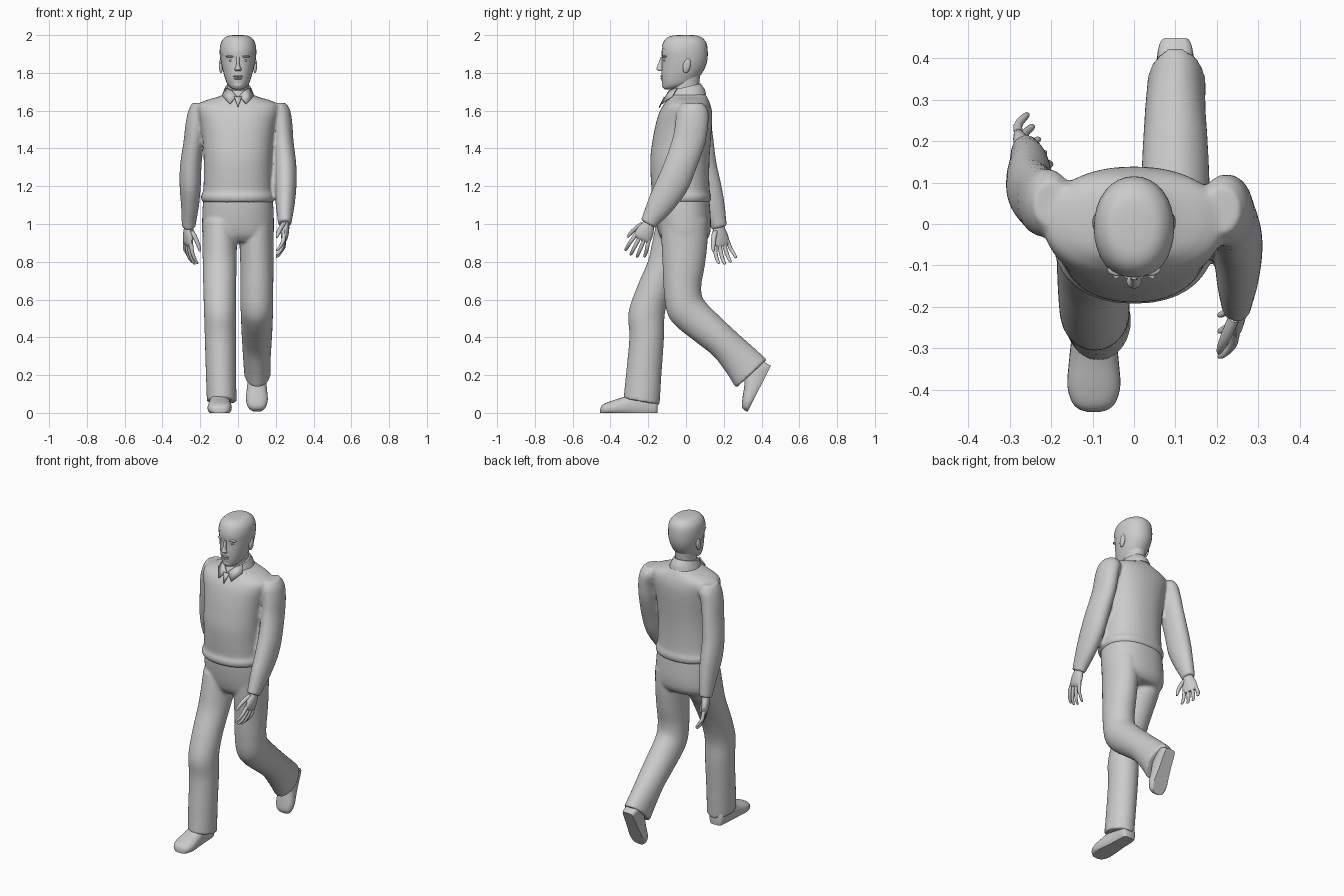
import bpy, bmesh
from math import sin, cos, pi, radians
from mathutils import Vector, Matrix


def finish(name, bm, voxel=0, solid=0):
    bmesh.ops.recalc_face_normals(bm, faces=bm.faces)
    me = bpy.data.meshes.new(name)
    bm.to_mesh(me)
    bm.free()
    ob = bpy.data.objects.new(name, me)
    bpy.context.collection.objects.link(ob)
    bpy.ops.object.select_all(action='DESELECT')
    ob.select_set(True)
    bpy.context.view_layer.objects.active = ob
    bpy.ops.object.shade_smooth_by_angle(angle=radians(45))
    if voxel:
        m = ob.modifiers.new("blend", 'REMESH')
        m.mode, m.voxel_size, m.use_smooth_shade = 'VOXEL', voxel, True
        s = ob.modifiers.new("soften", 'SMOOTH')
        s.factor, s.iterations = 0.5, 4
    if solid:
        ob.modifiers.new("thickness", 'SOLIDIFY').thickness = solid
    return ob


def catmull(rings, sub):
    out = []
    last = len(rings) - 1
    for i in range(last):
        p = [rings[max(0, min(last, i + k))] for k in (-1, 0, 1, 2)]
        for s in range(sub):
            t = s / sub
            out.append([0.5 * (2*b + (c-a)*t + (2*a-5*b+4*c-d)*t*t + (3*b-a-3*c+d)*t**3)
                        for a, b, c, d in zip(*p)])
    out.append(list(rings[-1]))
    return out


def tube(bm, rings, n=28, power=2.0, sub=4, mat=None, floor=None):
    """Loft rings of (x, y, z, radius x, radius y, tilt about x in degrees)."""
    loops = []
    for x, y, z, rx, ry, tilt in catmull(rings, sub):
        a = radians(tilt)
        loop = []
        for k in range(n):
            c, s = cos(2*pi*k/n), sin(2*pi*k/n)
            u = rx * abs(c)**(2/power) * (1 if c > 0 else -1)
            v = ry * abs(s)**(2/power) * (1 if s > 0 else -1)
            p = Vector((x + u, y + v*cos(a), z + v*sin(a)))
            if floor is not None:
                p.z = max(p.z, floor)
            loop.append(bm.verts.new(mat @ p if mat else p))
        loops.append(loop)
    for a, b in zip(loops, loops[1:]):
        for k in range(n):
            bm.faces.new((a[k], a[(k+1) % n], b[(k+1) % n], b[k]))
    bm.faces.new(loops[0])
    bm.faces.new(loops[-1])


def fb(rows, grow=0.0):
    """Rows of (z, front y, back y, half width) turned into rings."""
    return [(0, (f+b)/2, z, w+grow, (b-f)/2+grow, 0) for z, f, b, w in rows]


def ball(bm, loc, size, turn=0):
    m = Matrix.Translation(loc) @ Matrix.Rotation(radians(turn), 4, 'X') @ Matrix.Diagonal((*size, 1))
    bmesh.ops.create_uvsphere(bm, u_segments=16, v_segments=10, radius=1, matrix=m)


# Jumper: torso and both sleeves blended together
torso = fb([(1.115, -.18, .125, .183), (1.125, -.19, .132, .193), (1.15, -.193, .134, .196),
            (1.175, -.183, .126, .185), (1.25, -.187, .123, .181), (1.35, -.189, .125, .182),
            (1.45, -.176, .132, .188), (1.53, -.16, .138, .2), (1.59, -.142, .138, .215),
            (1.63, -.12, .13, .215), (1.655, -.1, .12, .17), (1.675, -.09, .11, .1), (1.69, -.08, .1, .075)])
front_sleeve = [(.215, .035, 1.64, .04, .055, 0), (.217, .035, 1.6, .06, .082, 0),
                (.232, .03, 1.53, .056, .088, 0), (.238, .015, 1.44, .056, .088, -8),
                (.249, -.03, 1.31, .06, .086, -15), (.252, -.072, 1.21, .058, .086, -22),
                (.25, -.13, 1.11, .051, .073, -26), (.248, -.185, 1.025, .039, .05, -28),
                (.248, -.2, 1.0, .036, .045, -28)]
rear_sleeve = [(-.203, .05, 1.64, .04, .055, 0), (-.205, .05, 1.6, .058, .08, 0),
               (-.222, .053, 1.53, .056, .083, 0), (-.234, .063, 1.44, .054, .083, 6),
               (-.25, .083, 1.31, .057, .08, 9), (-.253, .107, 1.2, .056, .08, 14),
               (-.254, .14, 1.1, .048, .066, 17), (-.26, .17, 1.005, .038, .046, 17),
               (-.261, .177, .98, .035, .042, 17)]
bm = bmesh.new()
tube(bm, torso, n=40, power=2.25)
tube(bm, front_sleeve)
tube(bm, rear_sleeve)
finish("jumper", bm, voxel=.009)

# Trousers: pelvis, straight front leg, bent rear leg
pelvis = fb([(1.15, -.172, .122, .182), (1.08, -.168, .128, .188), (1.0, -.157, .132, .19),
             (.94, -.14, .125, .187), (.905, -.11, .1, .16)])
front_leg = [(-.097, -.025, 1.02, .09, .13, 0), (-.097, -.055, .9, .091, .125, 0),
             (-.097, -.098, .8, .09, .105, 0), (-.097, -.165, .66, .087, .094, -6),
             (-.095, -.208, .53, .085, .097, 0), (-.093, -.208, .4, .083, .092, 0),
             (-.09, -.224, .2, .08, .094, -4), (-.086, -.235, .06, .079, .097, -10)]
rear_leg = [(.098, -.01, 1.02, .09, .125, 0), (.098, -.008, .9, .09, .122, 0),
            (.1, -.012, .78, .088, .112, 0), (.1, -.018, .66, .087, .101, 10),
            (.1, -.006, .57, .087, .104, 30), (.1, .035, .513, .085, .1, 40),
            (.1, .125, .435, .082, .092, 48), (.1, .205, .365, .078, .088, 49),
            (.1, .28, .285, .073, .098, 46), (.103, .346, .207, .07, .112, 43)]
bm = bmesh.new()
tube(bm, pelvis, n=40, power=2.25)
tube(bm, front_leg)
tube(bm, rear_leg)
finish("trousers", bm, voxel=.009)

# Shoes: one flat-soled shape placed twice
shoe = [(0, y, h*.4, w, h*.6, 90) for y, h, w in
        [(.0, .08, .03), (-.012, .1, .045), (-.05, .13, .05), (-.11, .115, .053), (-.18, .085, .06),
         (-.24, .065, .064), (-.28, .05, .053), (-.298, .036, .035), (-.304, .02, .015)]]
for name, loc, turn, size in (("front_shoe", (-.097, -.15, 0), 0, 1), ("rear_shoe", (.1, .45, .25), 63, .9)):
    bm = bmesh.new()
    m = Matrix.Translation(loc) @ Matrix.Rotation(radians(turn), 4, 'X') @ Matrix.Scale(size, 4)
    tube(bm, shoe, power=2.4, mat=m, floor=0)
    finish(name, bm)

# Hands: palm, four curled fingers, thumb; side = +1 curls toward -x
for name, loc, turn, yaw, side in (("front_hand", (.248, -.192, 1.012), -25, 0, 1),
                                   ("rear_hand", (-.26, .172, .99), 10, 25, -1)):
    m = (Matrix.Translation(loc) @ Matrix.Rotation(radians(yaw), 4, 'Z')
         @ Matrix.Rotation(radians(turn), 4, 'X') @ Matrix.Diagonal((side, 1, 1, 1)))
    bm = bmesh.new()
    tube(bm, [(0, 0, .03, .024, .03, 0), (0, 0, -.01, .023, .032, 0), (0, 0, -.05, .023, .044, 0),
              (-.002, 0, -.09, .018, .048, 0), (-.006, 0, -.108, .01, .042, 0)], n=16, mat=m)
    for i in range(4):
        y = -.036 + .024*i
        drop = (0, .01, .006, -.012)[i]
        tube(bm, [(-.003, y, -.085, .011, .011, 0), (-.008, y*1.25, -.13, .011, .011, 0),
                  (-.022, y*1.4, -.165-drop, .0095, .0095, 0), (-.038, y*1.45, -.188-drop, .008, .008, 0),
                  (-.042, y*1.45, -.195-drop, .003, .003, 0)], n=10, sub=2, mat=m)
    tube(bm, [(-.005, -.025, -.02, .014, .016, 0), (-.022, -.05, -.06, .014, .014, 0),
              (-.036, -.066, -.1, .011, .011, 0), (-.042, -.072, -.125, .006, .006, 0)],
         n=10, sub=2, mat=m)
    finish(name, bm)

# Head with jaw, and neck
skull = [(1.713, -.112, -.05, .018), (1.72, -.121, -.025, .036), (1.74, -.126, .03, .056),
         (1.775, -.13, .066, .07), (1.82, -.129, .095, .082), (1.865, -.127, .109, .09),
         (1.915, -.129, .111, .093), (1.955, -.118, .104, .087), (1.98, -.1, .085, .071),
         (1.993, -.073, .06, .05), (1.997, -.035, .03, .02)]
bm = bmesh.new()
tube(bm, fb(skull), n=32, power=2.1)
tube(bm, [(0, 0, 1.65, .064, .074, 0), (0, -.003, 1.72, .058, .072, 0), (0, .005, 1.79, .06, .07, 0)])
finish("head", bm)

# Short hair: thin shell above a slanted hairline
bm = bmesh.new()
tube(bm, fb([(z + .003, *r) for z, *r in skull], grow=.004), n=32, power=2.1)
bmesh.ops.bisect_plane(bm, geom=bm.verts[:] + bm.edges[:] + bm.faces[:], dist=1e-5,
                       plane_co=(0, -.13, 1.94), plane_no=(0, .62, .78), clear_inner=True)
finish("hair", bm)

# Facial features
bm = bmesh.new()
tube(bm, [(0, -.124, 1.885, .01, .01, 0), (0, -.131, 1.86, .008, .012, 0), (0, -.138, 1.835, .011, .015, 0),
          (0, -.139, 1.82, .018, .017, 0), (0, -.132, 1.81, .014, .012, 0)], n=14)
finish("nose", bm)
bm = bmesh.new()
ball(bm, (0, -.124, 1.782), (.026, .012, .006))
ball(bm, (0, -.123, 1.77), (.022, .012, .006))
finish("lips", bm)
bm = bmesh.new()
ball(bm, (0, -.114, 1.737), (.026, .014, .018))
finish("chin", bm)
for side, word in ((1, "left"), (-1, "right")):
    bm = bmesh.new()
    ball(bm, (side*.036, -.111, 1.887), (.028, .015, .007))
    ball(bm, (side*.034, -.109, 1.866), (.015, .012, .007))
    finish(word + "_brow_and_eye", bm)
    bm = bmesh.new()
    ball(bm, (side*.09, .004, 1.838), (.011, .02, .04), -12)
    finish(word + "_ear", bm)

# Shirt collar: band plus two pointed flaps
bm = bmesh.new()
tube(bm, [(0, .002, 1.668, .09, .106, 10), (0, 0, 1.695, .08, .1, 11), (0, -.003, 1.725, .068, .083, 13)], n=32)
finish("collar_band", bm)
bm = bmesh.new()
for s in (1, -1):
    v = [bm.verts.new((s*x, y, z)) for x, y, z in
         [(.006, -.109, 1.678), (.045, -.133, 1.637), (.084, -.075, 1.678), (.068, -.05, 1.722), (.035, -.09, 1.708)]]
    bm.faces.new((v[0], v[1], v[4]))
    bm.faces.new((v[1], v[2], v[3], v[4]))
finish("collar_flaps", bm, solid=.007)

# Small shirt placket under the collar
bm = bmesh.new()
bm.faces.new([bm.verts.new(p) for p in [(-.02, -.112, 1.672), (.02, -.112, 1.672), (0, -.139, 1.615)]])
finish("shirt_placket", bm, solid=.006)
